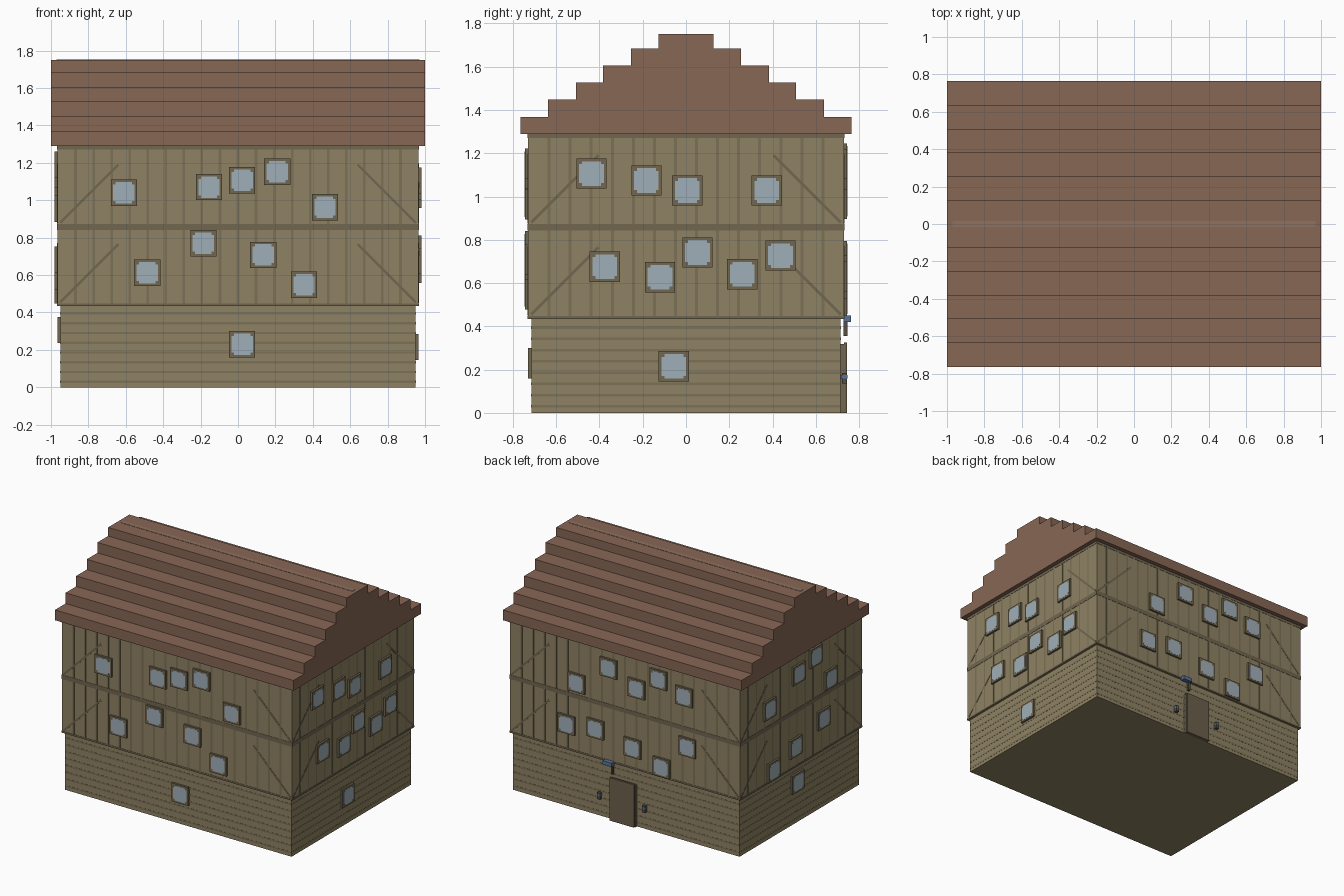
import bpy, bmesh
from math import pi
from mathutils import Matrix, Vector

if "Cube" in bpy.data.objects:
    bpy.data.objects.remove(bpy.data.objects["Cube"])


def material(name, rgb):
    m = bpy.data.materials.new(name)
    m.diffuse_color = (*rgb, 1)
    m.use_nodes = True
    m.node_tree.nodes["Principled BSDF"].inputs["Base Color"].default_value = m.diffuse_color
    return m


WALL = material("plank", (0.275, 0.225, 0.125))
SEAM = material("plank_seam", (0.20, 0.165, 0.095))
BEAM = material("beam", (0.165, 0.135, 0.08))
GLASS = material("pane", (0.35, 0.43, 0.48))
ROOF = material("roof_tile", (0.245, 0.135, 0.09))
RIDGE = material("ridge_tile", (0.28, 0.165, 0.11))
DOOR = material("door_wood", (0.15, 0.115, 0.07))
BLUE = material("sign_blue", (0.10, 0.17, 0.32))
IRON = material("iron", (0.09, 0.075, 0.06))


def box(bm, lo, hi, tilt=0):
    """Box between two corners, optionally tilted about its own y axis."""
    lo, hi = Vector(lo), Vector(hi)
    mat = (Matrix.Translation((lo + hi) / 2) @ Matrix.Rotation(tilt, 4, 'Y')
           @ Matrix.Diagonal((*(hi - lo), 1)))
    bmesh.ops.create_cube(bm, size=1, matrix=mat)


def prism(bm, pts, depth):
    """Extrude a closed outline of 3D points along the vector depth."""
    face = bm.faces.new([bm.verts.new(p) for p in pts])
    new = bmesh.ops.extrude_face_region(bm, geom=[face])["geom"]
    bmesh.ops.translate(bm, vec=depth,
                        verts=[v for v in new if isinstance(v, bmesh.types.BMVert)])


def finish(bm, name, mat, turn=0):
    bmesh.ops.transform(bm, matrix=Matrix.Rotation(turn, 4, 'Z'), verts=bm.verts)
    bmesh.ops.recalc_face_normals(bm, faces=bm.faces)
    me = bpy.data.meshes.new(name)
    bm.to_mesh(me)
    bm.free()
    me.materials.append(mat)
    ob = bpy.data.objects.new(name, me)
    bpy.context.collection.objects.link(ob)
    return ob


def single_box(name, mat, lo, hi):
    bm = bmesh.new()
    box(bm, lo, hi)
    return finish(bm, name, mat)


Z1, ZM, Z2 = 0.435, 0.858, 1.29

# Main volumes
single_box("ground_storey", WALL, (-.95, -.715, 0), (.95, .715, Z1))
single_box("upper_storeys", WALL, (-.965, -.73, Z1), (.965, .73, Z2))

# Stepped roof
steps = [(.764, 1.368), (.637, 1.449), (.509, 1.528), (.383, 1.606), (.255, 1.685), (.127, 1.75)]
half, z = [], Z2
for y, top in steps:
    half += [(y, z), (y, top)]
    z = top
outline = half + [(-y, z) for y, z in reversed(half)]
bm = bmesh.new()
prism(bm, [(-1, y, z) for y, z in outline], (2, 0, 0))
finish(bm, "stepped_roof", ROOF)
single_box("ridge_strip", RIDGE, (-.97, -.016, 1.745), (.97, .016, 1.752))


def facade(side, turn, w_up, d_up, planks, windows):
    """One side, drawn as if it were the front, then turned into place.
    w_up and d_up are the half width and distance of the upper wall."""
    w_lo, d_lo = w_up - .015, d_up - .015

    # Vertical plank seams above, horizontal courses below
    bm = bmesh.new()
    for i in range(1, planks):
        u = -w_up + 2 * w_up * i / planks
        box(bm, (u - .007, -d_up - .001, Z1), (u + .007, -d_up + .004, Z2))
    for i in range(8):
        z = .03 + i * .052
        box(bm, (-w_lo, -d_lo - .001, z - .006), (w_lo, -d_lo + .004, z + .006))
    finish(bm, side + "_plank_seams", SEAM, turn)

    # Horizontal beams and corner braces
    bm = bmesh.new()
    for a, b in ((Z1, Z1 + .013), (ZM - .016, ZM + .016), (Z2 - .02, Z2)):
        box(bm, (-w_up, -d_up - .002, a), (w_up, -d_up + .004, b))
    for z in (.61, 1.035):
        for s in (-1, 1):
            u = s * (w_up - .17)
            box(bm, (u - .22, -d_up - .0015, z - .007), (u + .22, -d_up + .004, z + .007),
                s * pi / 4)
    finish(bm, side + "_beams", BEAM, turn)

    # Windows: raised frame with a corner-notched pane
    frames, panes = bmesh.new(), bmesh.new()
    for u, z in windows:
        d = d_up if z > Z1 else d_lo
        box(frames, (u - .07, -d - .015, z - .07), (u + .07, -d + .005, z + .07))
        a, b = .057, .044
        pts = []
        for sx, sz in ((1, 1), (-1, 1), (-1, -1), (1, -1)):
            corner = [(a * sx, b * sz), (b * sx, b * sz), (b * sx, a * sz)]
            pts += corner if sx * sz > 0 else corner[::-1]
        prism(panes, [(u + p, -d - .016, z + q) for p, q in pts], (0, .01, 0))
    finish(frames, side + "_window_frames", BEAM, turn)
    finish(panes, side + "_window_panes", GLASS, turn)


front = [(-.61, 1.04), (-.155, 1.07), (.022, 1.107), (.21, 1.152), (.465, .963),
         (-.485, .612), (-.185, .77), (.135, .708), (.353, .548), (.022, .23)]
right = [(-.437, 1.106), (-.183, 1.074), (.006, 1.028), (.373, 1.028), (-.375, .676),
         (-.12, .627), (.053, .741), (.26, .641), (.437, .727), (-.056, .215)]
# Back and left positions are in world x and y, so they flip when turned
back = [(.402, .965), (.134, 1.15), (-.1, 1.056), (-.285, 1.176), (-.5, 1.103),
        (.485, .63), (.243, .66), (-.067, .597), (-.31, .515), (-.527, .725)]
left = [(.386, 1.0), (.04, 1.138), (-.165, 1.191), (-.344, .955), (-.26, .683),
        (.075, .594), (.338, .517), (.03, .307)]

facade("front", 0, .965, .73, 20, front)
facade("right", pi / 2, .73, .965, 15, right)
facade("back", pi, .965, .73, 20, [(-u, z) for u, z in back])
facade("left", -pi / 2, .73, .965, 15, [(-u, z) for u, z in left])

# Back door
single_box("door_frame", BEAM, (-.09, .71, 0), (.125, .735, .318))
single_box("door", DOOR, (-.085, .73, 0), (.12, .745, .325))

# Lamps on both sides of the door
for name, x in (("lamp_right", -.165), ("lamp_left", .213)):
    bm = bmesh.new()
    box(bm, (x - .007, .71, .158), (x + .007, .73, .172))
    box(bm, (x - .012, .722, .135), (x + .012, .745, .185))
    finish(bm, name, IRON)
    single_box(name + "_band", BLUE, (x - .013, .721, .16), (x + .013, .746, .176))

# Hanging sign with its bracket
single_box("sign_bracket", IRON, (.092, .728, .355), (.108, .746, .42))
single_box("sign", BLUE, (.09, .727, .42), (.165, .762, .449))
